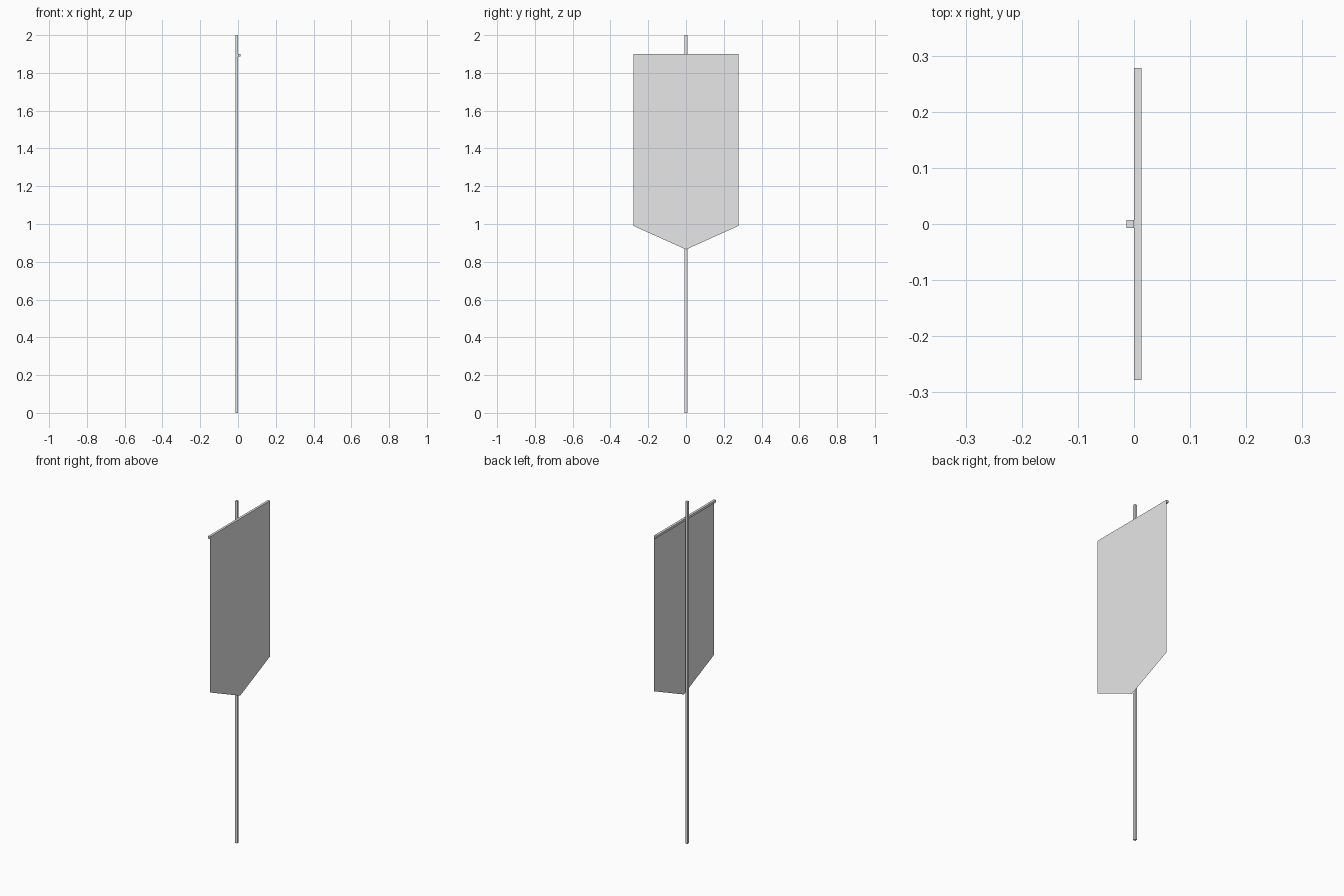
import bpy
import bmesh

cube = bpy.data.objects.get("Cube")
if cube:
    bpy.data.objects.remove(cube, do_unlink=True)

THICK = 0.0135      # side of the square pole and crossbar
HALF_WIDTH = 0.278  # half the banner width
TOP = 1.9           # top edge of the banner

grey = bpy.data.materials.new("light grey")
grey.use_nodes = True
grey.diffuse_color = (0.8, 0.8, 0.8, 1)
grey.node_tree.nodes["Principled BSDF"].inputs["Base Color"].default_value = (0.8, 0.8, 0.8, 1)


def finish(name, bm):
    mesh = bpy.data.meshes.new(name)
    bm.to_mesh(mesh)
    bm.free()
    mesh.materials.append(grey)
    obj = bpy.data.objects.new(name, mesh)
    bpy.context.collection.objects.link(obj)
    return obj


def box(name, low, high):
    bm = bmesh.new()
    bmesh.ops.create_cube(bm, size=1)
    for v in bm.verts:
        v.co = [h if c > 0 else l for c, l, h in zip(v.co, low, high)]
    return finish(name, bm)


# Upright pole behind the banner
box("pole", (-THICK, -THICK / 2, 0), (0, THICK / 2, 2))

# Crossbar fixed to the front of the pole
box("crossbar", (0, -HALF_WIDTH, TOP - THICK), (THICK, HALF_WIDTH, TOP))

# Thin cloth with a pointed lower edge, hung on the crossbar's outer face
outline = [(-HALF_WIDTH, TOP), (-HALF_WIDTH, 0.99), (0, 0.865),
           (HALF_WIDTH, 0.99), (HALF_WIDTH, TOP)]
bm = bmesh.new()
bm.faces.new([bm.verts.new((THICK + 0.0002, y, z)) for y, z in outline])
bm.normal_update()
if bm.faces[:][0].normal.x < 0:
    bmesh.ops.reverse_faces(bm, faces=bm.faces[:])
finish("banner_cloth", bm)
